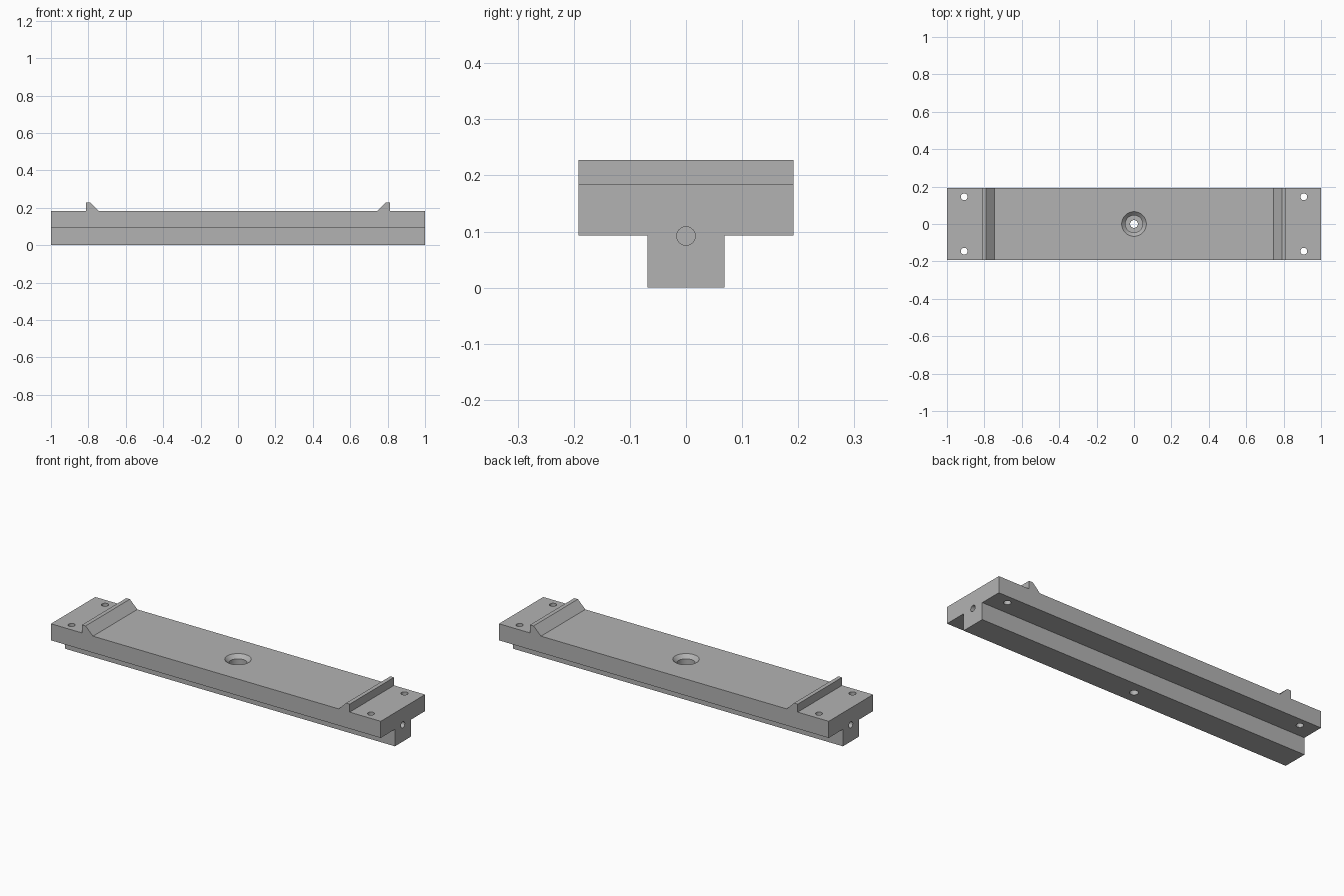
import bpy
import bmesh
import math

if "Cube" in bpy.data.objects:
    bpy.data.objects.remove(bpy.data.objects["Cube"], do_unlink=True)

# Single bare metal colour
steel = bpy.data.materials.new("plain_grey")
steel.use_nodes = True
GREY = (0.45, 0.45, 0.45, 1)
steel.diffuse_color = GREY
steel.node_tree.nodes["Principled BSDF"].inputs["Base Color"].default_value = GREY

HALF_WIDTH, RAIL_HALF = 0.192, 0.069
UNDERSIDE, DECK, RIDGE_TOP = 0.093, 0.184, 0.228


def make_object(name, bm):
    bmesh.ops.recalc_face_normals(bm, faces=bm.faces)
    mesh = bpy.data.meshes.new(name)
    bm.to_mesh(mesh)
    bm.free()
    mesh.materials.append(steel)
    obj = bpy.data.objects.new(name, mesh)
    bpy.context.collection.objects.link(obj)
    return obj


def extrude(name, points, direction):
    """Fill a closed profile and sweep it along a direction."""
    bm = bmesh.new()
    face = bm.faces.new([bm.verts.new(p) for p in points])
    swept = bmesh.ops.extrude_face_region(bm, geom=[face])["geom"]
    moved = [v for v in swept if isinstance(v, bmesh.types.BMVert)]
    bmesh.ops.translate(bm, verts=moved, vec=direction)
    return make_object(name, bm)


def lathe(name, profile, location, rotation=(0, 0, 0), sides=48):
    """Turn (radius, height) pairs into a closed round cutter."""
    bm = bmesh.new()
    rings = []
    for r, z in profile:
        rings.append([bm.verts.new((r * math.cos(a), r * math.sin(a), z))
                      for a in (math.tau * i / sides for i in range(sides))])
    for low, high in zip(rings, rings[1:]):
        for i in range(sides):
            j = (i + 1) % sides
            bm.faces.new((low[i], low[j], high[j], high[i]))
    bm.faces.new(rings[0])
    bm.faces.new(rings[-1])
    obj = make_object(name, bm)
    obj.location, obj.rotation_euler = location, rotation
    obj.hide_render = True
    return obj


# T-section bar with both raised ridges, joined as one solid
deck = extrude("deck_plate", [
    (-1, -HALF_WIDTH, UNDERSIDE), (1, -HALF_WIDTH, UNDERSIDE),
    (1, -HALF_WIDTH, DECK), (0.812, -HALF_WIDTH, DECK),
    (0.812, -HALF_WIDTH, RIDGE_TOP), (0.79, -HALF_WIDTH, RIDGE_TOP),
    (0.745, -HALF_WIDTH, DECK), (-0.745, -HALF_WIDTH, DECK),
    (-0.79, -HALF_WIDTH, RIDGE_TOP), (-0.812, -HALF_WIDTH, RIDGE_TOP),
    (-0.812, -HALF_WIDTH, DECK), (-1, -HALF_WIDTH, DECK),
], (0, 2 * HALF_WIDTH, 0))
rail = extrude("lower_rail", [
    (-1, -RAIL_HALF, 0), (-1, RAIL_HALF, 0),
    (-1, RAIL_HALF, UNDERSIDE), (-1, -RAIL_HALF, UNDERSIDE),
], (2, 0, 0))

# Stepped and chamfered centre hole
cutters = [lathe("centre_hole_cutter", [
    (0.021, -0.1), (0.021, 0.09), (0.046, 0.09), (0.046, 0.164),
    (0.066, DECK), (0.066, 0.3)], (0, 0, 0))]

# Mounting holes at the corners and blind holes in the ends
for side in (-1, 1):
    for edge in (-1, 1):
        cutters.append(lathe("mounting_hole_cutter", [(0.018, 0), (0.018, 0.3)],
                             (side * 0.908, edge * 0.145, 0)))
    cutters.append(lathe("end_hole_cutter", [(0.0165, -0.1), (0.0165, 0.1)],
                         (side, 0, 0.092), (0, math.pi / 2, 0)))


def boolean(target, other, operation):
    mod = target.modifiers.new(operation.lower(), 'BOOLEAN')
    mod.operation, mod.object, mod.solver = operation, other, 'EXACT'


boolean(deck, rail, 'UNION')
for cutter in cutters:
    boolean(deck, cutter, 'DIFFERENCE')

# Bake the cuts and discard the helpers
bpy.context.view_layer.update()
graph = bpy.context.evaluated_depsgraph_get()
solid = bpy.data.meshes.new_from_object(deck.evaluated_get(graph))
deck.modifiers.clear()
deck.data = solid
deck.name = "slotted_bar"
for helper in cutters + [rail]:
    bpy.data.objects.remove(helper, do_unlink=True)

# Smooth round walls, crisp edges
bpy.ops.object.select_all(action='DESELECT')
deck.select_set(True)
bpy.context.view_layer.objects.active = deck
bpy.ops.object.shade_smooth_by_angle(angle=math.radians(30))
